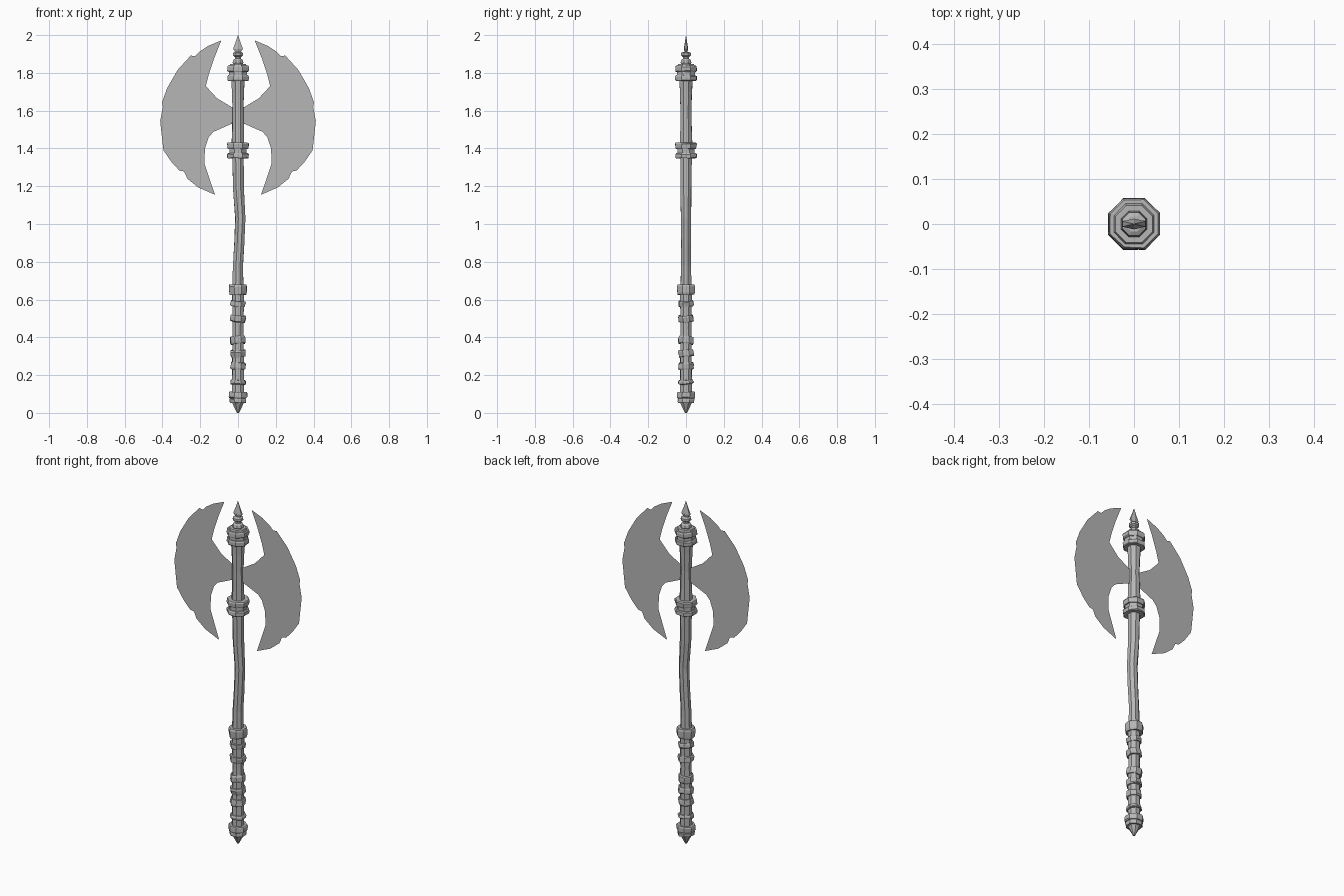
import bpy, bmesh, math, random
from mathutils import Matrix, Vector

random.seed(4)
cube = bpy.data.objects.get("Cube")
if cube:
    bpy.data.objects.remove(cube, do_unlink=True)

# One worn grey for the whole weapon
grey = bpy.data.materials.new("worn grey")
grey.use_nodes = True
COLOUR = (0.47, 0.47, 0.47, 1)
grey.diffuse_color = COLOUR
grey.node_tree.nodes["Principled BSDF"].inputs["Base Color"].default_value = COLOUR


def finish(name, bm):
    bmesh.ops.recalc_face_normals(bm, faces=bm.faces)
    mesh = bpy.data.meshes.new(name)
    bm.to_mesh(mesh)
    bm.free()
    mesh.materials.append(grey)
    obj = bpy.data.objects.new(name, mesh)
    bpy.context.collection.objects.link(obj)
    return obj


def turned(name, rings, sides=8, jitter=0.0, tilt=0.0, flat=1.0):
    """Faceted turned part; each ring is (z, radius, optional x shift)."""
    bm = bmesh.new()
    loops = []
    for z, r, *shift in rings:
        loop = []
        for i in range(sides):
            a = math.tau * (i + 0.5) / sides
            rr = r + random.uniform(-jitter, jitter)
            loop.append(bm.verts.new((rr * math.cos(a) + sum(shift),
                                      rr * math.sin(a) * flat,
                                      z + random.uniform(-jitter, jitter))))
        loops.append(loop)
    for low, high in zip(loops, loops[1:]):
        for i in range(sides):
            j = (i + 1) % sides
            bm.faces.new((low[i], low[j], high[j], high[i]))
    bm.faces.new(loops[0])
    bm.faces.new(loops[-1])
    if tilt:
        mid = Vector((0, 0, (rings[0][0] + rings[-1][0]) / 2))
        turn = Matrix.Rotation(random.uniform(-tilt, tilt), 3, "X") @ \
            Matrix.Rotation(random.uniform(-tilt, tilt), 3, "Y")
        bmesh.ops.rotate(bm, verts=bm.verts, cent=mid, matrix=turn)
    return finish(name, bm)


def band(name, low, high, r, jitter=0.003, tilt=0.0):
    """Chunky ring with chipped corners."""
    edge = (high - low) * 0.2
    return turned(name, [(low, r * 0.93), (low + edge, r), (high - edge, r),
                         (high, r * 0.93)], jitter=jitter, tilt=tilt)


# Crooked shaft
turned("shaft", [(0.66, 0.032), (0.78, 0.028), (0.9, 0.028, 0.007),
                 (1.03, 0.029, 0.013), (1.18, 0.031, 0.002), (1.37, 0.033)], jitter=0.0015)
turned("head_shaft", [(1.4, 0.037), (1.5, 0.033), (1.6, 0.031),
                      (1.7, 0.034), (1.78, 0.039)], jitter=0.001)
turned("grip", [(0.06, 0.034), (0.25, 0.033), (0.45, 0.031), (0.65, 0.034)], jitter=0.001)

# Collars around the head and grip
for name, low, high, r in [("head_collar_top", 1.805, 1.838, 0.061),
                           ("head_collar_lower", 1.757, 1.787, 0.061),
                           ("middle_collar_top", 1.398, 1.43, 0.061),
                           ("middle_collar_lower", 1.348, 1.375, 0.061),
                           ("grip_collar", 0.625, 0.68, 0.051),
                           ("pommel_collar_top", 0.077, 0.112, 0.052),
                           ("pommel_collar_lower", 0.053, 0.077, 0.047)]:
    band(name, low, high, r, jitter=0.002)
turned("head_core", [(1.77, 0.052), (1.83, 0.052), (1.848, 0.045)])
turned("middle_core", [(1.36, 0.05), (1.42, 0.05)])

# Uneven wraps on the grip
for i, (z, half) in enumerate([(0.578, 0.014), (0.5, 0.017), (0.385, 0.02),
                               (0.315, 0.018), (0.248, 0.019), (0.163, 0.011)]):
    band(f"grip_wrap_{i + 1}", z - half, z + half, 0.043, tilt=0.13)

# Pommel and finial
turned("pommel", [(0, 0.006), (0.012, 0.012), (0.055, 0.035)])
turned("finial_base", [(1.84, 0.026), (1.855, 0.031), (1.868, 0.027), (1.875, 0.018),
                       (1.885, 0.018), (1.892, 0.029), (1.905, 0.028), (1.91, 0.018)])
turned("finial_spike", [(1.905, 0.014), (1.927, 0.03), (1.965, 0.014), (2.0, 0.001)],
       sides=6, flat=0.4)

# Crescent blades: nicked outer edge, hollow inner edge
OUTLINE = [(0.0, 1.62), (0.035, 1.62), (0.11, 1.665), (0.17, 1.73), (0.155, 1.79),
           (0.125, 1.88), (0.088, 1.972), (0.16, 1.942), (0.205, 1.912), (0.228, 1.888),
           (0.25, 1.892), (0.32, 1.815), (0.375, 1.72), (0.402, 1.645), (0.398, 1.62),
           (0.412, 1.545), (0.395, 1.39), (0.35, 1.325), (0.31, 1.283), (0.285, 1.278),
           (0.268, 1.24), (0.21, 1.193), (0.122, 1.155), (0.178, 1.32), (0.175, 1.4),
           (0.155, 1.46), (0.13, 1.488), (0.035, 1.53), (0.0, 1.53)]


def blade(name, side):
    bm = bmesh.new()
    face = bm.faces.new([bm.verts.new((side * x, 0, z)) for x, z in OUTLINE])
    rim = set(bm.verts)
    bmesh.ops.inset_region(bm, faces=[face], thickness=0.008, use_even_offset=True)
    # Raise the flat, tapering towards the cutting edge
    for v in bm.verts:
        if v not in rim:
            v.co.y = -0.013 * (1 - min(abs(v.co.x) / 0.42, 0.95))
    # Mirror the back half and join along the rim
    back = bmesh.ops.duplicate(bm, geom=bm.verts[:] + bm.edges[:] + bm.faces[:])["geom"]
    for v in back:
        if isinstance(v, bmesh.types.BMVert):
            v.co.y *= -1
    bmesh.ops.remove_doubles(bm, verts=bm.verts, dist=0.0002)
    return finish(name, bm)


blade("left_blade", 1)
blade("right_blade", -1)
